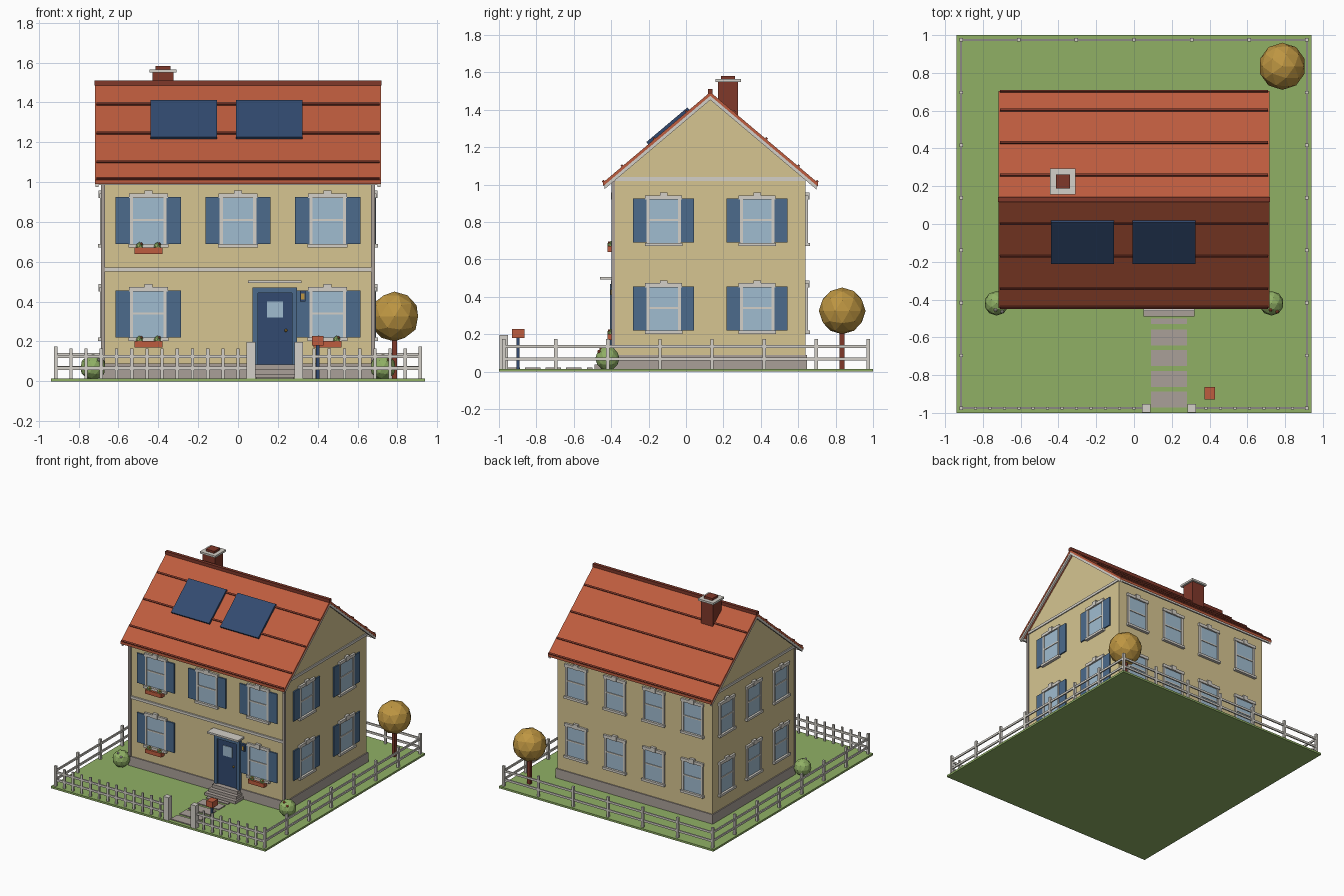
import bpy, bmesh, math
from mathutils import Matrix, Vector

cube = bpy.data.objects.get("Cube")
if cube:
    bpy.data.objects.remove(cube, do_unlink=True)


def linear(c):
    c /= 255
    return c / 12.92 if c <= 0.04045 else ((c + 0.055) / 1.055) ** 2.4


def material(name, *rgb):
    m = bpy.data.materials.new(name)
    col = tuple(linear(c) for c in rgb) + (1,)
    m.use_nodes = True
    m.diffuse_color = col
    m.node_tree.nodes["Principled BSDF"].inputs["Base Color"].default_value = col
    return m


WALL = material("cream wall", 214, 197, 145)
ROOF = material("terracotta", 190, 92, 62)
BRICK = material("dark brick", 128, 56, 42)
TRIM = material("off white trim", 212, 208, 200)
STONE = material("grey stone", 170, 160, 153)
GRASS = material("grass green", 144, 176, 101)
GLASS = material("window glass", 160, 188, 208)
BLUE = material("shutter blue", 76, 107, 140)
NAVY = material("navy", 50, 74, 112)
GOLD = material("autumn gold", 190, 150, 66)


class Part:
    """Collects simple solids into one named object."""

    def __init__(self, name, frame=None):
        self.name, self.frame = name, frame or Matrix()
        self.bm, self.mats = bmesh.new(), []

    def paint(self, faces, mat):
        if mat not in self.mats:
            self.mats.append(mat)
        for f in faces:
            f.material_index = self.mats.index(mat)

    def box(self, mat, x, y, z):
        """Box from (min, max) ranges."""
        lo, hi = Vector((x[0], y[0], z[0])), Vector((x[1], y[1], z[1]))
        m = Matrix.Translation((lo + hi) / 2) @ Matrix.Diagonal((*(hi - lo), 1))
        vs = bmesh.ops.create_cube(self.bm, size=1, matrix=m)["verts"]
        self.paint({f for v in vs for f in v.link_faces}, mat)

    def ball(self, mat, pos, r, detail=2):
        vs = bmesh.ops.create_icosphere(self.bm, subdivisions=detail, radius=r,
                                        matrix=Matrix.Translation(pos))["verts"]
        self.paint({f for v in vs for f in v.link_faces}, mat)

    def prism(self, mat, profile, x0, x1):
        """Extrude a (y, z) outline along x."""
        f = self.bm.faces.new([self.bm.verts.new((x0, y, z)) for y, z in profile])
        ext = bmesh.ops.extrude_face_region(self.bm, geom=[f])["geom"]
        vs = [g for g in ext if isinstance(g, bmesh.types.BMVert)]
        bmesh.ops.translate(self.bm, verts=vs, vec=(x1 - x0, 0, 0))
        self.paint({f for v in vs for f in v.link_faces} | {f}, mat)

    def done(self):
        self.bm.transform(self.frame)
        bmesh.ops.recalc_face_normals(self.bm, faces=self.bm.faces)
        me = bpy.data.meshes.new(self.name)
        self.bm.to_mesh(me)
        self.bm.free()
        for m in self.mats:
            me.materials.append(m)
        ob = bpy.data.objects.new(self.name, me)
        bpy.context.scene.collection.objects.link(ob)


def solid(name, mat, x, y, z):
    p = Part(name)
    p.box(mat, x, y, z)
    p.done()


def frame(a, b, c, origin):
    m = Matrix((a, b, c)).transposed().to_4x4()
    m.translation = origin
    return m


def around(c, half):
    return (c - half, c + half)


# Body of the house
W, FRONT, BACK, MID, G = 0.68, -0.38, 0.64, 0.13, 0.015
solid("lawn", GRASS, (-0.94, 0.94), (-1, 1), (0, G))
solid("plinth", STONE, around(0, W + 0.008), (FRONT - 0.008, BACK + 0.008), (G, 0.09))
p = Part("walls")
p.prism(WALL, [(FRONT, 0.09), (BACK, 0.09), (BACK, 1.04), (MID, 1.475), (FRONT, 1.04)], -W, W)
p.done()
solid("string_course", TRIM, around(0, 0.672), (FRONT - 0.012, FRONT), (0.55, 0.57))
for s in (-1, 1):
    solid("gable_band", TRIM, around(s * W, 0.008), (FRONT, BACK), (1.02, 1.04))
    solid("downpipe", STONE, around(s * 0.677, 0.01), (FRONT - 0.018, FRONT), (0.09, 1.02))

# Roof slab, barge boards and ridge
TOP, EAVE, HALF = 1.495, 1.01, 0.575


def chevron(drop, thick, half):
    e = TOP - (TOP - EAVE) * half / HALF - drop
    return [(MID - half, e), (MID, TOP - drop), (MID + half, e),
            (MID + half, e - thick), (MID, TOP - drop - thick), (MID - half, e - thick)]


p = Part("roof")
p.prism(ROOF, chevron(0, 0.02, HALF), -0.717, 0.717)
p.done()
for s in (-1, 1):
    p = Part("barge_board")
    p.prism(TRIM, chevron(0.02, 0.022, HALF - 0.008), s * 0.70, s * 0.715)
    p.done()
    y = MID + s * (HALF - 0.015)
    solid("fascia", TRIM, around(0, 0.70), around(y, 0.006), (0.985, 1.005))
solid("ridge_cap", BRICK, around(0, 0.72), around(MID, 0.013), (1.485, 1.51))

# Battens and solar panels lie in the plane of each slope
slope = math.atan2(TOP - EAVE, HALF)
c, s = math.cos(slope), math.sin(slope)
for side in (-1, 1):
    m = frame((1, 0, 0), (0, side * c, -s), (0, side * s, c), (0, MID, TOP))
    p = Part("roof_battens", m)
    for d in (0.165, 0.39, 0.615, 0.745):
        p.box(BRICK, around(0, 0.71), around(d, 0.006), (-0.005, 0.009))
    p.done()
    if side < 0:
        for x in (-0.272, 0.158):
            p = Part("solar_panel", m)
            p.box(NAVY, around(x, 0.167), (0.147, 0.434), (0, 0.016))
            p.done()

# Chimney
p = Part("chimney")
for mat, half, z in ((BRICK, 0.053, (1.3, 1.55)), (TRIM, 0.068, (1.55, 1.565)),
                     (BRICK, 0.037, (1.565, 1.582))):
    p.box(mat, around(-0.377, half), around(0.225, half), z)
p.done()

# Windows, in wall coordinates: along, outward, up
WALLS = {"front": frame((1, 0, 0), (0, -1, 0), (0, 0, 1), (0, FRONT, 0)),
         "back": frame((1, 0, 0), (0, 1, 0), (0, 0, 1), (0, BACK, 0)),
         "left": frame((0, 1, 0), (1, 0, 0), (0, 0, 1), (W, 0, 0)),
         "right": frame((0, 1, 0), (-1, 0, 0), (0, 0, 1), (-W, 0, 0))}


def window(wall, u, z, shutters, flowers):
    p = Part(wall + "_window", WALLS[wall])
    p.box(GLASS, around(u, 0.08), (0, 0.005), (z, z + 0.24))
    for k in (-1, 1):
        p.box(TRIM, around(u + k * 0.084, 0.008), (0, 0.012), (z, z + 0.24))
        if shutters:
            p.box(BLUE, around(u + k * 0.128, 0.036), (0, 0.01), (z + 0.005, z + 0.24))
    p.box(TRIM, around(u, 0.08), (0, 0.01), around(z + 0.125, 0.005))
    p.box(TRIM, around(u, 0.1), (0, 0.022), (z - 0.014, z + 0.004))
    p.box(TRIM, around(u, 0.098), (0, 0.016), (z + 0.235, z + 0.258))
    p.box(TRIM, around(u, 0.02), (0, 0.02), (z + 0.235, z + 0.273))
    p.done()
    if flowers:
        p = Part("flower_box", WALLS[wall])
        p.box(ROOF, around(u, 0.07), (0, 0.04), (z - 0.045, z - 0.014))
        for k in (-1, 1):
            p.ball(GRASS, (u + k * 0.045, 0.022, z - 0.006), 0.02, 1)
            p.ball(ROOF, (u + k * 0.045 + 0.01, 0.032, z + 0.005), 0.007, 1)
        p.done()


LOW, HIGH = 0.215, 0.685
for x in (-0.45, 0, 0.45):
    window("front", x, HIGH, True, x < 0)
    if x:
        window("front", x, LOW, True, True)
for z in (LOW, HIGH):
    for x in (-0.51, -0.17, 0.17, 0.51):
        window("back", x, z, False, False)
    for y in (-0.12, 0.38):
        window("left", y, z, True, False)
    for y in (-0.21, 0.13, 0.47):
        window("right", y, z, False, False)

# Door, canopy, lantern, steps
DX = 0.185
p = Part("front_door", WALLS["front"])
p.box(NAVY, around(DX, 0.085), (0, 0.012), (0.085, 0.445))
for k in (-1, 1):
    p.box(BLUE, around(DX + k * 0.098, 0.013), (0, 0.025), (0.085, 0.47))
p.box(BLUE, around(DX, 0.085), (0, 0.025), (0.443, 0.47))
p.box(GLASS, around(DX, 0.04), (0, 0.016), (0.32, 0.4))
p.ball(GOLD, (DX + 0.055, 0.018, 0.255), 0.008)
p.done()
solid("door_canopy", TRIM, around(DX, 0.135), (-0.46, FRONT), (0.493, 0.507))
p = Part("wall_lantern", WALLS["front"])
p.box(NAVY, around(0.325, 0.014), (0, 0.018), (0.4, 0.455))
p.box(GOLD, around(0.325, 0.008), (0.018, 0.024), (0.41, 0.44))
p.done()
for half, y, z in ((0.11, -0.43, 0.085), (0.122, -0.46, 0.06), (0.135, -0.49, 0.037)):
    solid("door_step", STONE, around(DX, half), (y, FRONT), (G, z))

# Garden path
solid("path_slab", STONE, around(DX, 0.095), (-0.53, -0.5), (G, 0.022))
for i in range(4):
    solid("path_slab", STONE, around(DX, 0.095), around(-0.6 - i * 0.11, 0.042), (G, 0.022))

# Picket fence at the front, post and rail fence elsewhere
FX, FY = 0.915, 0.975
p = Part("front_fence")
for i in range(25):
    x = -FX + i * 0.0763
    if not 0.03 < x < 0.34:
        p.box(TRIM, around(x, 0.008), around(-FY, 0.006), (G, 0.165))
for z in (0.065, 0.125):
    for span in ((-FX, 0.06), (0.31, FX)):
        p.box(TRIM, span, around(-FY, 0.005), around(z, 0.008))
for x in (0.065, 0.305):
    p.box(TRIM, around(x, 0.022), around(-FY, 0.022), (G, 0.197))
p.done()
p = Part("rail_fence")
for s in (-1, 1):
    for i in range(8):
        p.box(TRIM, around(s * FX, 0.009), around(-FY + i * FY * 2 / 7, 0.009), (G, 0.175))
for i in range(1, 6):
    p.box(TRIM, around(-FX + i * FX / 3, 0.009), around(FY, 0.009), (G, 0.175))
for z in (0.068, 0.135):
    for s in (-1, 1):
        p.box(TRIM, around(s * FX, 0.005), around(0, FY), around(z, 0.008))
    p.box(TRIM, around(0, FX), around(FY, 0.005), around(z, 0.008))
p.done()

# Letter box, bushes and tree
p = Part("letter_box")
p.box(NAVY, around(0.4, 0.008), around(-0.897, 0.008), (G, 0.18))
p.box(ROOF, around(0.4, 0.028), around(-0.897, 0.033), (0.18, 0.227))
p.done()
for s, mat in ((-1, TRIM), (1, ROOF)):
    p = Part("bush")
    p.ball(GRASS, (s * 0.728, -0.42, 0.07), 0.065)
    for dx, dy, dz in ((0.03, -0.045, 0.038), (-0.005, -0.035, 0.055)):
        p.ball(mat, (s * 0.728 + dx, -0.42 + dy, 0.07 + dz), 0.01, 1)
    p.done()
solid("tree_trunk", BRICK, around(0.785, 0.013), around(0.835, 0.013), (G, 0.24))
p = Part("tree_crown")
p.ball(GOLD, (0.785, 0.835, 0.325), 0.125)
p.done()
